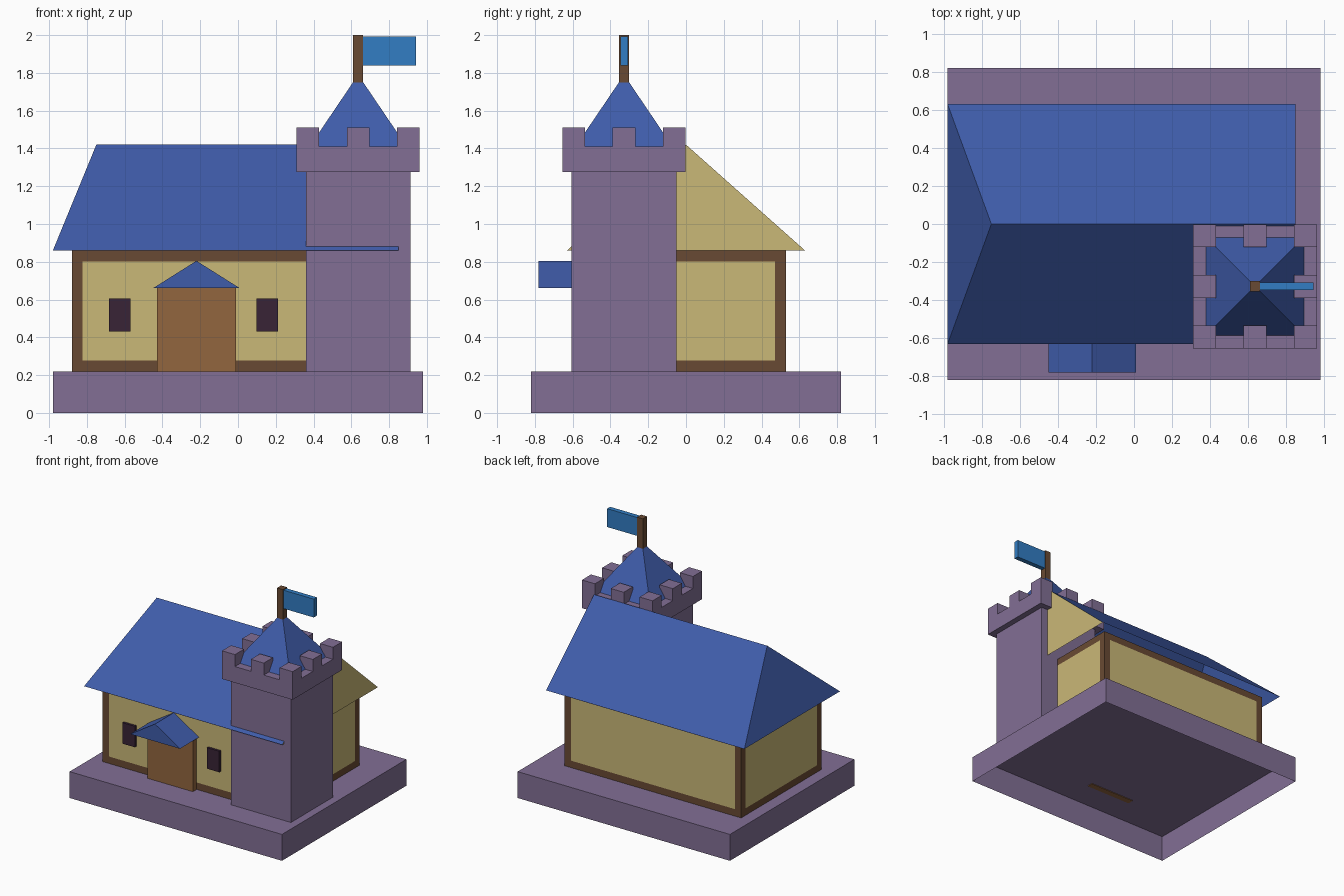
import bpy
import bmesh

cube = bpy.data.objects.get("Cube")
if cube:
    bpy.data.objects.remove(cube, do_unlink=True)


def material(name, code):
    """Flat colour from an sRGB hex code, stored as linear."""
    srgb = [int(code[i:i + 2], 16) / 255 for i in (0, 2, 4)]
    linear = [c / 12.92 if c <= 0.04045 else ((c + 0.055) / 1.055) ** 2.4 for c in srgb]
    mat = bpy.data.materials.new(name)
    mat.use_nodes = True
    mat.diffuse_color = (*linear, 1)
    mat.node_tree.nodes["Principled BSDF"].inputs["Base Color"].default_value = (*linear, 1)
    return mat


STONE = material("purple_stone", "826F95")
TIMBER = material("dark_timber", "694A33")
PLASTER = material("yellow_plaster", "CAB877")
ROOF = material("blue_roof", "3F5CAA")
DOOR = material("door_wood", "92663F")
GLASS = material("dark_glass", "382436")
FLAG = material("flag_blue", "327DC3")


def finish(name, bm, *mats):
    mesh = bpy.data.meshes.new(name)
    bm.to_mesh(mesh)
    bm.free()
    for mat in mats:
        mesh.materials.append(mat)
    obj = bpy.data.objects.new(name, mesh)
    bpy.context.collection.objects.link(obj)
    return obj


def drop_bottom(bm):
    bm.normal_update()
    low = [f for f in bm.faces if f.normal.z < -0.9]
    bmesh.ops.delete(bm, geom=low, context="FACES_ONLY")


def box_mesh(x, y, z):
    """Box between (low, high) pairs on each axis."""
    bm = bmesh.new()
    bmesh.ops.create_cube(bm, size=1)
    for v in bm.verts:
        for i, (low, high) in enumerate((x, y, z)):
            v.co[i] = high if v.co[i] > 0 else low
    return bm


def box(name, x, y, z, mat, open_bottom=False):
    bm = box_mesh(x, y, z)
    if open_bottom:
        drop_bottom(bm)
    return finish(name, bm, mat)


def hull_mesh(points):
    """Convex solid around a few corner points."""
    bm = bmesh.new()
    for p in points:
        bm.verts.new(p)
    bmesh.ops.convex_hull(bm, input=bm.verts[:])
    bmesh.ops.dissolve_limit(bm, angle_limit=0.01, verts=bm.verts[:], edges=bm.edges[:])
    bmesh.ops.recalc_face_normals(bm, faces=bm.faces[:])
    return bm


def span(centre, half):
    return (centre - half, centre + half)


GROUND, EAVE = 0.22, 0.86

# Hollow stone plinth
box("plinth", span(0, 0.98), span(0, 0.82), (0, GROUND), STONE, open_bottom=True)

# House walls: plaster panels inset in a timber frame
bm = box_mesh((-0.88, 0.75), span(0, 0.53), (GROUND, EAVE))
drop_bottom(bm)
walls = [f for f in bm.faces if abs(f.normal.z) < 0.5]
bmesh.ops.inset_individual(bm, faces=walls, thickness=0.082)
for face in walls:
    face.material_index = 1
finish("house_walls", bm, TIMBER, PLASTER)

# Main roof: hipped on one end, plaster gable on the other
bm = hull_mesh([(x, y, EAVE) for x in (-0.98, 0.85) for y in (-0.63, 0.63)]
               + [(-0.75, 0, 1.42), (0.85, 0, 1.42)])
drop_bottom(bm)
for face in bm.faces:
    face.material_index = 1 if face.normal.x > 0.9 else 0
finish("main_roof", bm, ROOF, PLASTER)

# Door, porch roof and windows
box("door", (-0.43, -0.01), (-0.58, -0.53), (GROUND - 0.005, 0.67), DOOR)
bm = hull_mesh([(x, y, z) for y in (-0.78, -0.53)
                for x, z in ((-0.45, 0.66), (0.01, 0.66), (-0.22, 0.805))])
finish("porch_roof", bm, ROOF)
for name, centre in (("right_window", -0.625), ("left_window", 0.155)):
    box(name, span(centre, 0.057), (-0.55, -0.53), (0.43, 0.605), GLASS)

# Tower shaft and crown
TX, TY = 0.636, -0.328
box("tower", span(TX, 0.277), span(TY, 0.278), (GROUND, 1.28), STONE, open_bottom=True)
box("tower_crown", span(TX, 0.326), span(TY, 0.326), (1.275, 1.41), STONE)

# Battlements around the crown, leaving the middle free
for i in (-1, 0, 1):
    for j in (-1, 0, 1):
        if i or j:
            box("merlon", span(TX + i * 0.266, 0.06), span(TY + j * 0.266, 0.06),
                (1.405, 1.51), STONE)

# Tower roof, flagpole and flag
half = 0.257
bm = hull_mesh([(TX + i * half, TY + j * half, 1.41) for i in (-1, 1) for j in (-1, 1)]
               + [(TX, TY, 1.79)])
drop_bottom(bm)
finish("tower_roof", bm, ROOF)
box("flagpole", span(TX, 0.027), span(TY, 0.027), (1.7, 2), TIMBER)
box("flag", (TX + 0.026, 0.943), span(TY, 0.02), (1.84, 1.993), FLAG)
